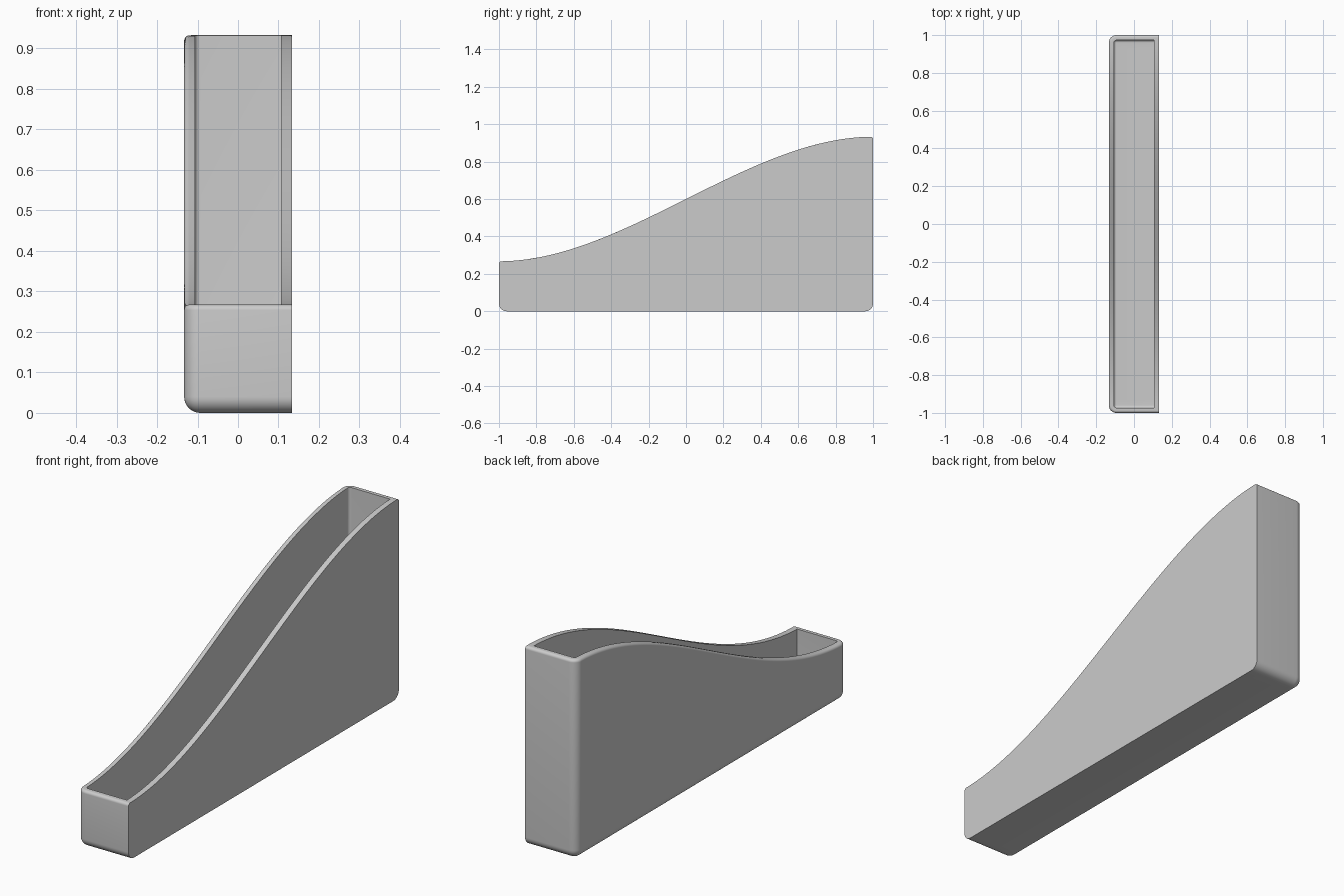
import bpy, bmesh, math

cube = bpy.data.objects.get("Cube")
if cube:
    bpy.data.objects.remove(cube, do_unlink=True)

HALF_W, HALF_L = 0.133, 1.0
LOW, HIGH = 0.267, 0.933
WALL, CORNER, RIM, FLOOR_R = 0.0267, 0.04, 0.0133, 0.0133
STEPS, ARC = 64, 8


def top_height(y):
    """S-shaped rim, level at both ends."""
    t = min(max((y + HALF_L) / (2 * HALF_L), 0), 1)
    return LOW + (HIGH - LOW) * t * t * (3 - 2 * t)


def outline(inset, flat_inset):
    """Plan outline: square corners on the flat +x side, round ones on -x."""
    r = max(CORNER - inset, 0)
    left, right, end = inset - HALF_W, HALF_W - flat_inset, HALF_L - inset
    half = [(right, end)]
    for i in range(ARC + 1):
        a = math.pi / 2 * (1 + i / ARC)
        half.append((left + r + r * math.cos(a), end - r + r * math.sin(a)))
    front = [(x, -y) for x, y in reversed(half)]

    def run(x, y0, y1):
        return [(x, y0 + (y1 - y0) * i / STEPS) for i in range(1, STEPS)]
    return half + run(left, end - r, r - end) + front + run(right, -end, end)


bm = bmesh.new()
rings = []


def add_ring(inset, flat_inset, height):
    rings.append([bm.verts.new((x, y, height(y))) for x, y in outline(inset, flat_inset)])


angles = [math.pi / 2 * i / ARC for i in range(ARC + 1)]

# Outer shell with rounded bottom edge
for a in angles:
    add_ring(CORNER * (1 - math.sin(a)), 0, lambda y: CORNER * (1 - math.cos(a)))
# Rounded outer rim
for a in angles:
    add_ring(RIM * (1 - math.cos(a)), 0, lambda y: top_height(y) - RIM * (1 - math.sin(a)))
# Inner wall and rounded floor edge
add_ring(WALL, WALL, top_height)
for a in angles:
    add_ring(WALL + FLOOR_R * (1 - math.cos(a)), WALL,
             lambda y: WALL + FLOOR_R * (1 - math.sin(a)))

# Skin the rings, then close the underside and the inside floor
for lower, upper in zip(rings, rings[1:]):
    for i in range(len(lower)):
        j = (i + 1) % len(lower)
        bm.faces.new((lower[i], lower[j], upper[j], upper[i]))
bm.faces.new(rings[0])
bm.faces.new(rings[-1])
bmesh.ops.remove_doubles(bm, verts=bm.verts[:], dist=0.00005)
bmesh.ops.recalc_face_normals(bm, faces=bm.faces[:])

mesh = bpy.data.meshes.new("sloped_holder")
bm.to_mesh(mesh)
bm.free()
holder = bpy.data.objects.new("sloped_holder", mesh)
bpy.context.collection.objects.link(holder)

# Plain grey finish
grey = bpy.data.materials.new("light_grey")
grey.use_nodes = True
colour = (0.6, 0.6, 0.6, 1)
grey.diffuse_color = colour
grey.node_tree.nodes["Principled BSDF"].inputs["Base Color"].default_value = colour
mesh.materials.append(grey)

bpy.ops.object.select_all(action="DESELECT")
holder.select_set(True)
bpy.context.view_layer.objects.active = holder
bpy.ops.object.shade_smooth_by_angle(angle=math.radians(30))
